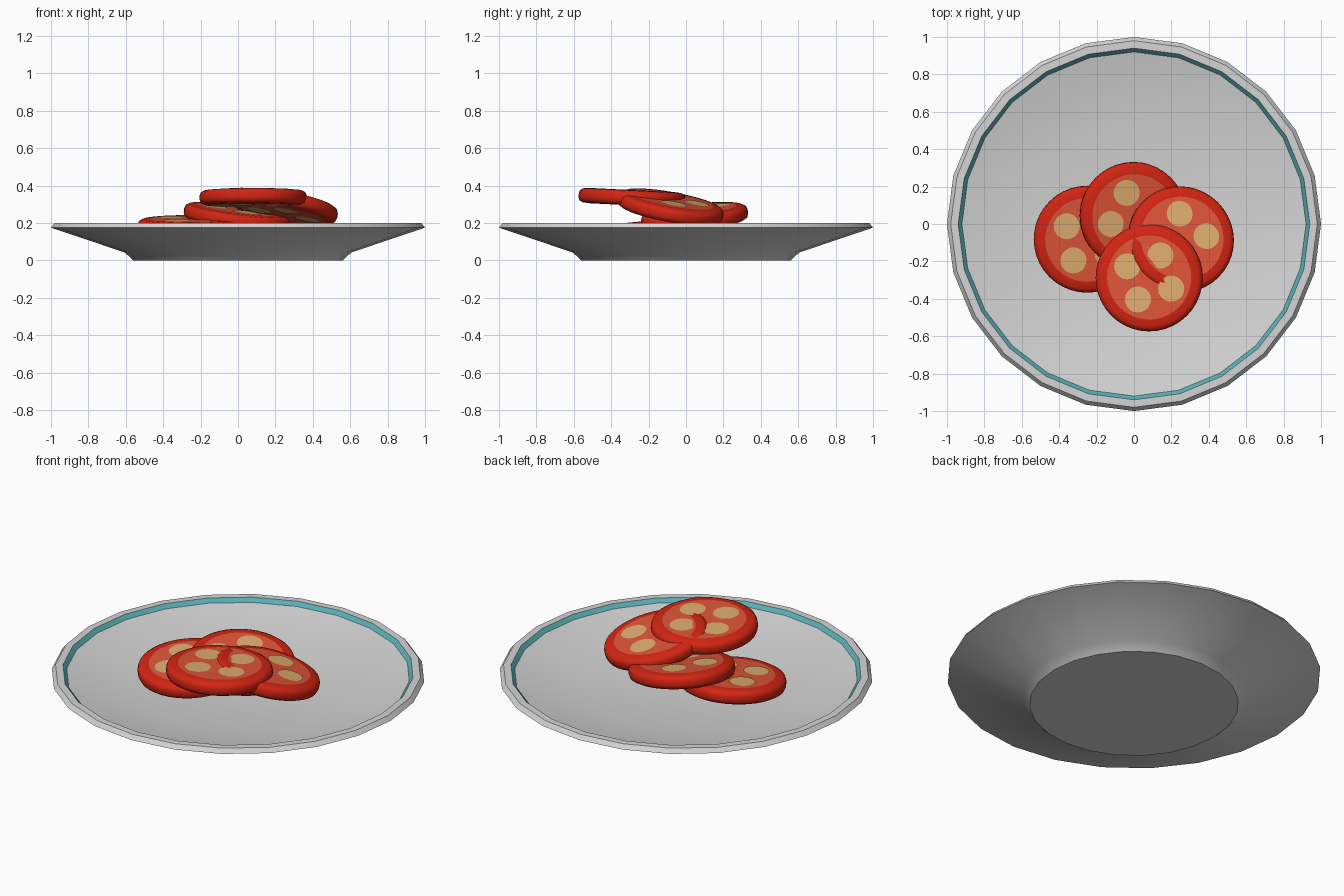
import bpy, bmesh, math
from mathutils import Vector, Matrix

if "Cube" in bpy.data.objects:
    bpy.data.objects.remove(bpy.data.objects["Cube"])


def material(name, rgb):
    m = bpy.data.materials.new(name)
    m.diffuse_color = (*rgb, 1)
    m.use_nodes = True
    m.node_tree.nodes["Principled BSDF"].inputs["Base Color"].default_value = m.diffuse_color
    return m


china = material("china grey", (0.66, 0.66, 0.66))
teal = material("teal band", (0.10, 0.43, 0.46))
skin = material("tomato skin", (0.65, 0.018, 0.006))
flesh = material("tomato flesh", (0.74, 0.09, 0.04))
seed = material("seed cream", (0.74, 0.42, 0.16))


def ring(bm, r, z, n, cx=0, cy=0):
    return [bm.verts.new((cx + r * math.cos(2 * math.pi * i / n),
                          cy + r * math.sin(2 * math.pi * i / n), z)) for i in range(n)]


def lathe(bm, profile, n, mats, smooth=True):
    """Spin a profile running from bottom centre outwards, up and back in; cap both ends."""
    rings = [ring(bm, r, z, n) for r, z in profile]
    for a, b, m in zip(rings, rings[1:], mats[1:-1]):
        for i in range(n):
            j = (i + 1) % n
            f = bm.faces.new((a[i], a[j], b[j], b[i]))
            f.material_index, f.smooth = m, smooth
    bm.faces.new(rings[0][::-1]).material_index = mats[0]
    bm.faces.new(rings[-1]).material_index = mats[-1]


def finish(bm, name, mats):
    me = bpy.data.meshes.new(name)
    bm.to_mesh(me)
    bm.free()
    for m in mats:
        me.materials.append(m)
    ob = bpy.data.objects.new(name, me)
    bpy.context.collection.objects.link(ob)
    return ob


# Plate with a teal band on the inner lip
bm = bmesh.new()
lathe(bm, [(0.56, 0), (0.605, 0.042), (1.0, 0.175), (0.98, 0.2), (0.94, 0.2),
           (0.92, 0.178), (0.56, 0.1)], 24, [0, 0, 0, 0, 0, 1, 0, 0])
plate = finish(bm, "plate", [china, teal])
bpy.context.view_layer.objects.active = plate
plate.select_set(True)
bpy.ops.object.shade_smooth_by_angle(angle=math.radians(28))
plate.select_set(False)


# Tomato slice: rounded skin, flat flesh and four seed pockets on both sides
def slice_(name, x, y, top, gx, gy, spin):
    bm = bmesh.new()
    h = 0.041
    half = [(0.225, h), (0.262, 0.038), (0.28, 0.028), (0.286, 0.012)]
    prof = [(r, -z) for r, z in half] + half[::-1]
    lathe(bm, prof, 40, [1] + [0] * (len(prof) - 1) + [1])
    for k in range(4):
        a = math.radians(spin + 90 * k)
        for side in (1, -1):
            vs = ring(bm, 0.07, side * (h + 0.003), 20, 0.132 * math.cos(a), 0.132 * math.sin(a))
            bm.faces.new(vs[::side]).material_index = 2
    ob = finish(bm, name, [skin, flesh, seed])
    n = Vector((-gx, -gy, 1)).normalized()
    rot = Vector((0, 0, 1)).rotation_difference(n).to_matrix().to_4x4()
    ob.matrix_world = Matrix.Translation(Vector((x, y, top)) - n * h) @ rot


# name, centre x, centre y, top height, slope along x, slope along y, spin
slice_("left_slice", -0.25, -0.085, 0.222, 0.0, 0.09, 56)
slice_("back_slice", 0.0, 0.042, 0.273, -0.13, 0.10, 18)
slice_("right_slice", 0.257, -0.075, 0.325, -0.17, -0.18, 5)
slice_("front_slice", 0.081, -0.286, 0.376, 0.0, -0.05, 63)
